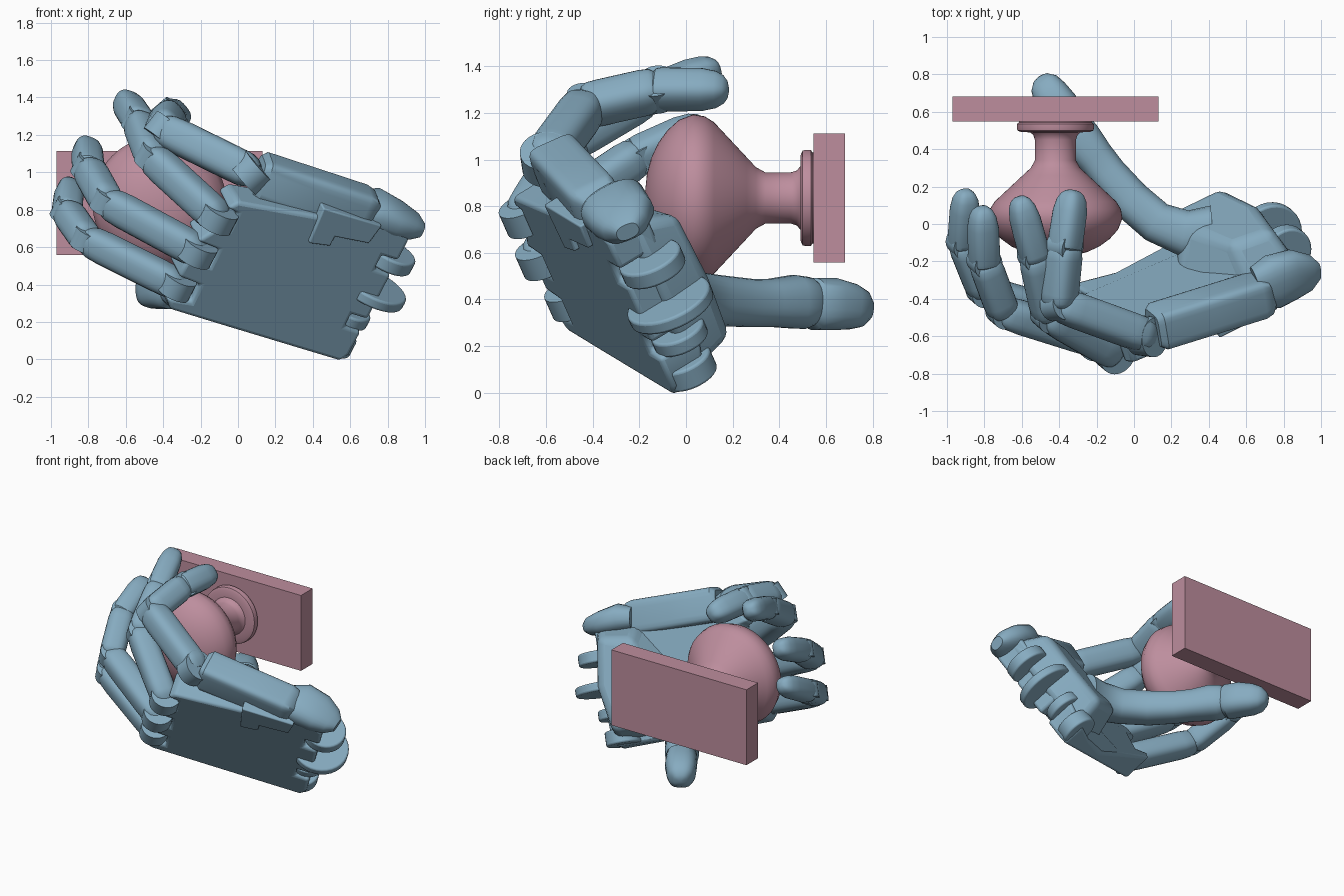
import bpy, bmesh, math
from mathutils import Vector as V, Matrix

if "Cube" in bpy.data.objects:
    bpy.data.objects.remove(bpy.data.objects["Cube"])

def material(name, rgb):
    m = bpy.data.materials.new(name)
    m.diffuse_color = (*rgb, 1)
    m.use_nodes = True
    m.node_tree.nodes["Principled BSDF"].inputs["Base Color"].default_value = m.diffuse_color
    return m

BLUE = material("blue_plastic", (0.24, 0.41, 0.53))
PINK = material("pink_plastic", (0.51, 0.27, 0.34))

# Palm frame: U towards the fingers, W across the palm, N out of the palm
O = V((0.56, 0.0, 0.005))
U = V((-0.86, -0.43, 0.26)).normalized()
N = U.cross(V((0.4, -0.36, 0.8))).normalized()
W = N.cross(U)

def P(u, w, n):
    return O + U * u + W * w + N * n

def finish(bm, name, mat, bevel=0.0, angle=35):
    bmesh.ops.recalc_face_normals(bm, faces=bm.faces)
    me = bpy.data.meshes.new(name)
    bm.to_mesh(me)
    bm.free()
    ob = bpy.data.objects.new(name, me)
    bpy.context.collection.objects.link(ob)
    me.materials.append(mat)
    if bevel:
        b = ob.modifiers.new("bevel", 'BEVEL')
        b.width, b.segments, b.angle_limit = bevel, 3, math.radians(40)
        b.limit_method = 'ANGLE'
    bpy.ops.object.select_all(action='DESELECT')
    ob.select_set(True)
    bpy.context.view_layer.objects.active = ob
    bpy.ops.object.shade_smooth_by_angle(angle=math.radians(angle))
    return ob

def bridge(bm, rings):
    for a, b in zip(rings, rings[1:]):
        for i in range(len(a)):
            j = (i + 1) % len(a)
            bm.faces.new((a[i], a[j], b[j], b[i]))
    bm.faces.new(rings[0])
    bm.faces.new(rings[-1])

def loft(bm, stations, side, power=0.65, seg=24):
    """stations: (centre, half width along side, half height)"""
    rings = []
    cs = [s[0] for s in stations]
    for k, (c, hw, hh) in enumerate(stations):
        d = (cs[min(k + 1, len(cs) - 1)] - cs[max(k - 1, 0)]).normalized()
        s = (side - d * side.dot(d)).normalized()
        t = d.cross(s)
        ring = []
        for i in range(seg):
            a = 2 * math.pi * (i + .5) / seg
            x, y = math.cos(a), math.sin(a)
            x = math.copysign(abs(x) ** power, x)
            y = math.copysign(abs(y) ** power, y)
            ring.append(bm.verts.new(c + s * hw * x + t * hh * y))
        rings.append(ring)
    bridge(bm, rings)

def disc(bm, c, axis, r, width):
    q = axis.to_track_quat('Z', 'Y').to_matrix().to_4x4()
    bmesh.ops.create_cone(bm, cap_ends=True, segments=32, radius1=r, radius2=r,
                          depth=width, matrix=Matrix.Translation(c) @ q)

def prism(name, outline, low, high, bevel):
    """outline in the palm plane; high is a height or a function of (u, w)"""
    top = high if callable(high) else lambda u, w: high
    bm = bmesh.new()
    bridge(bm, [[bm.verts.new(P(u, w, low)) for u, w in outline],
                [bm.verts.new(P(u, w, top(u, w))) for u, w in outline]])
    return finish(bm, name, BLUE, bevel)

LONG = [(-.06, .55), (0, .85), (.07, .98), (.2, 1), (.8, 1), (.93, .95), (1, .8), (1.05, .55)]
TIP = [(-.1, .7), (-.03, .95), (.05, 1.0), (.7, .97), (.92, .84), (1.04, .64), (1.1, .4), (1.12, .15)]

def phalanx(bm, a, b, h, side, shape):
    loft(bm, [(a.lerp(b, t), h * s, h * s) for t, s in shape], side, .72)

def finger(name, pts, h, side):
    bm = bmesh.new()
    p = [V(q) for q in pts]
    disc(bm, p[0], side, h * 1.12, h * 1.2)
    for k in range(3):
        phalanx(bm, p[k], p[k + 1], h * (1, .95, .9)[k], side, TIP if k == 2 else LONG)
        if k:
            d = (p[k + 1] - p[k - 1]).normalized()
            disc(bm, p[k], (side - d * side.dot(d)).normalized(), h * .9, h * 1.2)
    finish(bm, name, BLUE)

# Fingers, from the thumb side outwards
finger("index_finger", [(-.33, -.50, .40), (-.81, -.36, .64), (-.915, -.10, .79), (-.90, .15, .925)], .086, W)
finger("middle_finger", [(-.22, -.62, .58), (-.70, -.47, .84), (-.80, -.20, 1.02), (-.81, .06, 1.14)], .09, W)
finger("ring_finger", [(-.11, -.69, .76), (-.46, -.49, 1.08), (-.53, -.17, 1.27), (-.605, .11, 1.385)], .09, W)
finger("little_finger", [(.07, -.60, 1.0), (-.40, -.43, 1.23), (-.37, -.12, 1.30), (-.33, .15, 1.3)], .096, V((.75, -.1, .65)))

# Palm plate: forks for the finger hinges, notches at the wrist, hollow by the thumb
def hollow(u, w):
    return .16 - (.16 * max(0, 1 - abs(u - .45) / .6) if w < .1 else 0)

fork = [(.03, .0), (.25, .0), (.5, .0), (.75, .0), (1.08, .0), (1.13, .06)]
for w, e in ((.135, 1.13), (.365, 1.13), (.60, 1.06)):
    if w > .2:
        fork.append((e, w - .065))
    fork += [(.99, w - .055), (.99, w + .055), (e, w + .065)]
fork += [(1.02, .72), (.5, .78), (.1, .84), (.0, .8), (0, .66), (.1, .66), (.1, .57), (0, .57),
         (0, .28), (.1, .28), (.1, .2), (0, .2), (0, .05)]
prism("palm", fork, -.05, hollow, .02)

# Raised pad at the thumb root, heel of the hand
bm = bmesh.new()
outer = [(.03, .02), (.42, .04), (.6, .45), (.3, .84), (-.01, .84), (-.03, .4)]
inner = [(.06, .08), (.34, .07), (.38, .3), (.3, .66), (.06, .72), (.0, .4)]
bridge(bm, [[bm.verts.new(P(u, w, .06)) for u, w in outer],
            [bm.verts.new(P(u, w, .31)) for u, w in inner]])
finish(bm, "thumb_pad", BLUE, .05)

# Wrist hinge discs along the heel
bm = bmesh.new()
for u, w, n, r, d in [(.07, .06, .07, .12, .1), (.05, .22, .09, .12, .07), (-.01, .40, .09, .19, .06),
                      (-.01, .61, .09, .14, .08)]:
    disc(bm, P(u, w, n), W, r, d)
finish(bm, "wrist_hinges", BLUE, .012)
bm = bmesh.new()
loft(bm, [(V(c), a, b) for c, a, b in [((.66, -.34, .81), .08, .12), ((.74, -.31, .80), .10, .15),
     ((.85, -.27, .75), .085, .14), ((.94, -.26, .71), .065, .10), ((.985, -.25, .69), .035, .05)]], W, .8)
finish(bm, "wrist_knob", BLUE)

# Little-finger metacarpal block with its side tab
bm = bmesh.new()
a, b = V((.12, -.55, .98)), V((.70, -.37, .79))
loft(bm, [(a.lerp(b, t), .118 * s, .11 * s) for t, s in
          [(-.03, .8), (.02, 1), (.5, 1), (.93, 1), (1.0, .9), (1.05, .6)]], V((.3, -.35, .9)), .35)
finish(bm, "little_metacarpal", BLUE)
prism("metacarpal_tab", [(.42, .64), (.54, .62), (.56, .84), (.2, .84), (.22, .72), (.42, .70)], -.075, .1, .008)

# Thumb
bm = bmesh.new()
Z = V((0, 0, 1))
loft(bm, [(V(c), a, b) for c, a, b in [
    ((.42, -.04, .42), .13, .14), ((.27, -.05, .42), .125, .125), ((.12, .01, .41), .112, .112),
    ((-.02, .13, .395), .11, .11), ((-.14, .27, .385), .104, .102), ((-.21, .36, .385), .103, .103),
    ((-.29, .46, .39), .115, .115), ((-.325, .51, .385), .112, .108), ((-.35, .545, .38), .09, .09)]], Z, .8)
loft(bm, [(V(c), a, b) for c, a, b in [
    ((-.33, .52, .38), .085, .085), ((-.35, .55, .38), .112, .105), ((-.40, .63, .38), .112, .106),
    ((-.45, .70, .37), .10, .098), ((-.48, .75, .36), .08, .08), ((-.50, .78, .355), .045, .045),
    ((-.505, .787, .353), .015, .015)]], Z, .75)
finish(bm, "thumb", BLUE)

# Door knob, revolved around the y axis
CX, CZ = -.42, .835
prof = [(-.175, .03), (-.168, .1), (-.15, .17), (-.12, .235), (-.08, .29), (-.03, .335), (.03, .358), (.08, .35),
        (.12, .325), (.26, .175), (.30, .132), (.34, .11), (.45, .11), (.475, .118), (.49, .135),
        (.492, .185), (.50, .203), (.515, .206), (.535, .206), (.543, .195), (.552, .195)]
bm = bmesh.new()
bridge(bm, [[bm.verts.new((CX + r * math.cos(i * math.pi / 32), y, CZ + r * math.sin(i * math.pi / 32)))
             for i in range(64)] for y, r in prof])
finish(bm, "door_knob", PINK)

# Backing plate
bm = bmesh.new()
bmesh.ops.create_cube(bm, size=1, matrix=Matrix.Translation((CX, .615, CZ)) @ Matrix.Diagonal((1.1, .135, .555, 1)))
finish(bm, "door_plate", PINK)
